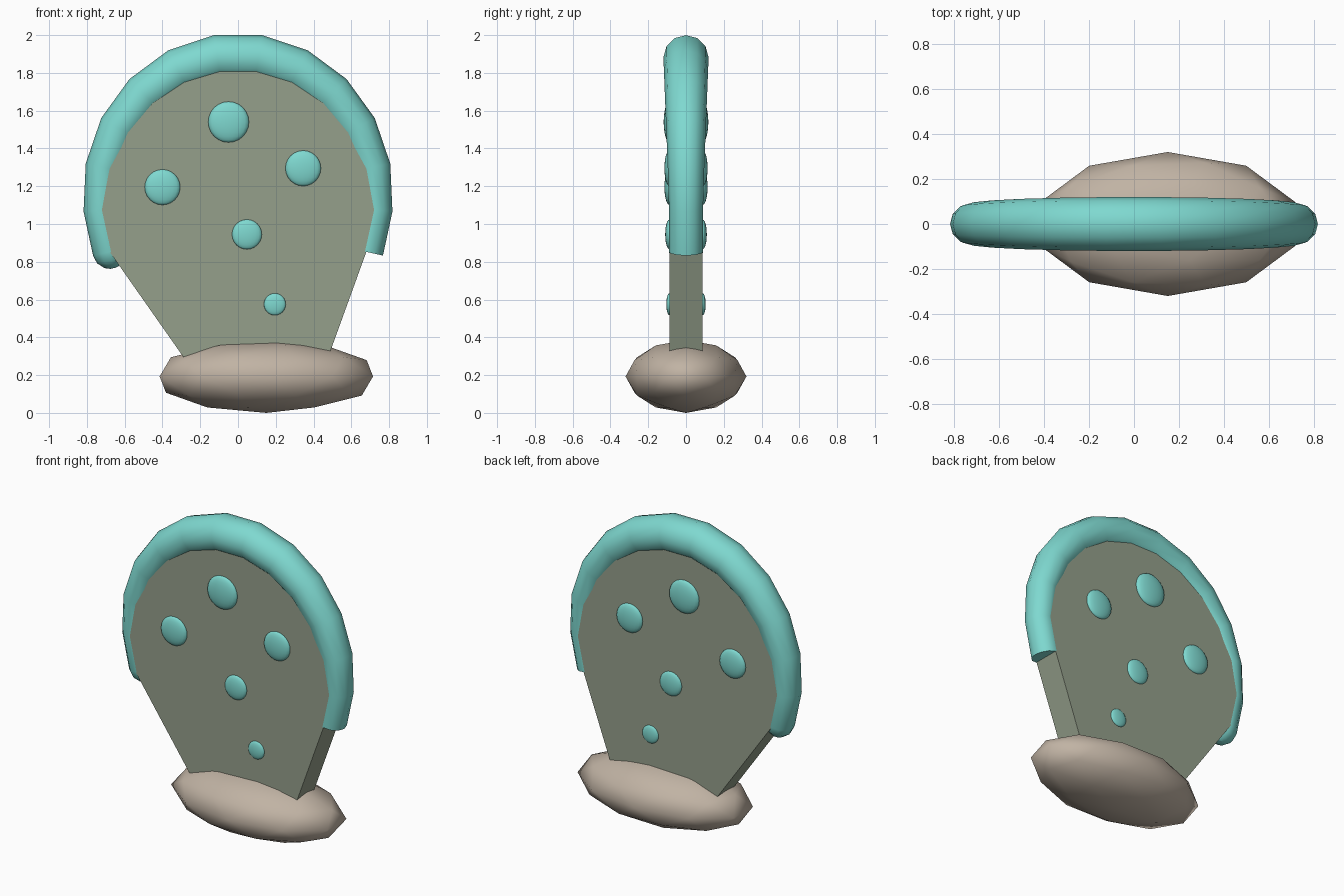
import bpy
import bmesh
from math import sin, cos, pi, radians, sqrt
from mathutils import Vector, Matrix

cube = bpy.data.objects.get("Cube")
if cube:
    bpy.data.objects.remove(cube, do_unlink=True)


def make_material(name, color):
    mat = bpy.data.materials.new(name)
    mat.use_nodes = True
    mat.diffuse_color = (*color, 1)
    mat.node_tree.nodes["Principled BSDF"].inputs["Base Color"].default_value = (*color, 1)
    return mat


TEAL = make_material("teal", (0.21, 0.69, 0.63))
SAGE = make_material("sage_green", (0.30, 0.35, 0.26))
STONE = make_material("warm_stone", (0.53, 0.45, 0.37))


def finish(bm, name, mat, smooth=True):
    bmesh.ops.recalc_face_normals(bm, faces=bm.faces)
    for f in bm.faces:
        f.smooth = smooth and len(f.verts) < 5
    mesh = bpy.data.meshes.new(name)
    bm.to_mesh(mesh)
    bm.free()
    mesh.materials.append(mat)
    obj = bpy.data.objects.new(name, mesh)
    bpy.context.collection.objects.link(obj)
    return obj


# Rounded fan edge, from its left tip over the top to its right tip
STEP = 2 * pi / 21
angles = [pi / 2 + STEP * (6.5 - i) for i in range(14)]
edge = [Vector((0.73 * cos(a), 0, 1.13 + 0.76 * sin(a))) for a in angles]

# Base stone
bm = bmesh.new()
bmesh.ops.create_icosphere(bm, subdivisions=2, radius=1)
bmesh.ops.transform(bm, verts=bm.verts, matrix=Matrix.Translation((0.15, 0, 0.193))
                    @ Matrix.Diagonal((0.594, 0.32, 0.193, 1)))
finish(bm, "base_stone", STONE)

# Flat fan slab, narrowing into the base
HALF = 0.088
bm = bmesh.new()
outline = edge + [Vector((0.443, 0, 0.2)), Vector((-0.222, 0, 0.2))]
face = bm.faces.new([bm.verts.new(p + Vector((0, -HALF, 0))) for p in outline])
ext = bmesh.ops.extrude_face_region(bm, geom=[face])
bmesh.ops.translate(bm, vec=(0, 2 * HALF, 0),
                    verts=[v for v in ext["geom"] if isinstance(v, bmesh.types.BMVert)])
finish(bm, "fan_slab", SAGE, smooth=False)

# Rim tube, thickest at the top, with one rounded tip and one flat tip
SIDES = 12
rings = []
for i, p in enumerate(edge):
    tangent = (edge[min(i + 1, 13)] - edge[max(i - 1, 0)]).normalized()
    rings.append((p, tangent, 0.09 + 0.03 * max(0, sin(angles[i]))))
start, direction, radius = rings[0]
for t in (30, 60, 80):
    a = radians(t)
    rings.insert(0, (start - direction * radius * sin(a), direction, radius * cos(a)))
bm = bmesh.new()
loops = []
for p, tangent, r in rings:
    out = tangent.cross(Vector((0, 1, 0)))
    loops.append([bm.verts.new(p + r * (cos(2 * pi * k / SIDES) * out
                                        + Vector((0, sin(2 * pi * k / SIDES), 0))))
                  for k in range(SIDES)])
for a, b in zip(loops, loops[1:]):
    for k in range(SIDES):
        n = (k + 1) % SIDES
        bm.faces.new((a[k], a[n], b[n], b[k]))
bm.faces.new(loops[0])
bm.faces.new(loops[-1])
rim = finish(bm, "rim_tube", TEAL)
for e in rim.data.edges:
    e.use_edge_sharp = all(v >= len(rim.data.vertices) - SIDES for v in e.vertices)

# Shallow domed spots on both faces of the slab
spots = [(-0.05, 1.54, 0.108), (-0.4, 1.195, 0.094), (0.345, 1.295, 0.094),
         (0.047, 0.945, 0.079), (0.195, 0.575, 0.058)]
for side, label in ((-1, "front"), (1, "back")):
    for i, (x, z, r) in enumerate(spots):
        bm = bmesh.new()
        bmesh.ops.create_uvsphere(bm, u_segments=20, v_segments=12, radius=r)
        bmesh.ops.transform(bm, verts=bm.verts,
                            matrix=Matrix.Translation((x, side * HALF, z))
                            @ Matrix.Diagonal((1, 0.28, 1, 1)))
        finish(bm, f"{label}_spot_{i + 1}", TEAL)
